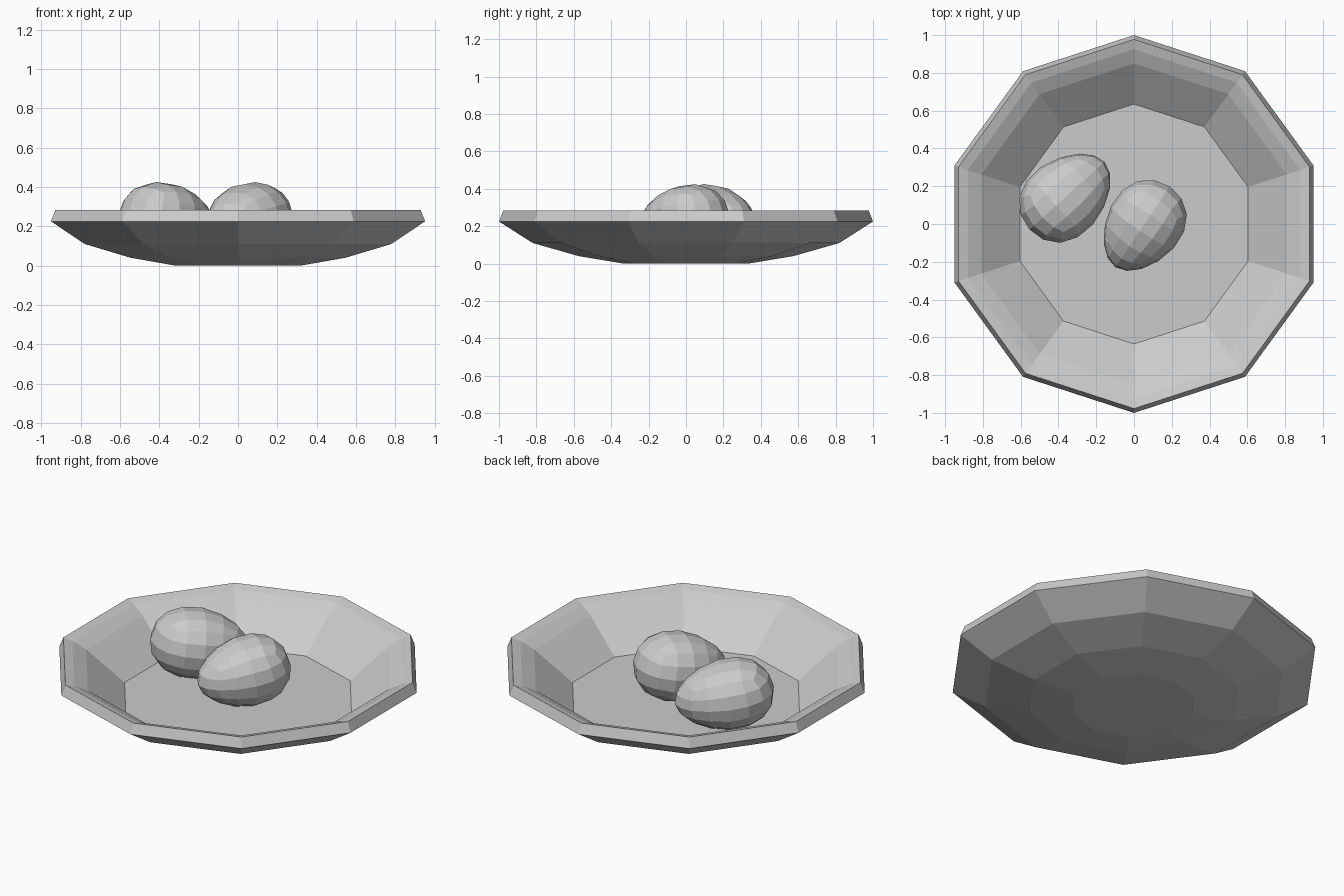
import bpy, bmesh, math
from mathutils import Matrix, Vector

cube = bpy.data.objects.get("Cube")
if cube:
    bpy.data.objects.remove(cube, do_unlink=True)

# One plain grey for everything
grey = bpy.data.materials.new("light_grey")
grey.use_nodes = True
grey.diffuse_color = (0.6, 0.6, 0.6, 1)
grey.node_tree.nodes["Principled BSDF"].inputs["Base Color"].default_value = (0.6, 0.6, 0.6, 1)

SIDES = 10


def lathe(name, profile):
    """Closed ten-sided turned shape from (radius, height) points, capped at both ends."""
    bm = bmesh.new()
    rings = []
    for r, z in profile:
        angles = [math.pi / 2 + math.tau * i / SIDES for i in range(SIDES)]
        rings.append([bm.verts.new((r * math.cos(a), r * math.sin(a), z)) for a in angles])
    for low, high in zip(rings, rings[1:]):
        for i in range(SIDES):
            j = (i + 1) % SIDES
            bm.faces.new((low[i], low[j], high[j], high[i]))
    bm.faces.new(rings[0][::-1])
    bm.faces.new(rings[-1])
    bmesh.ops.recalc_face_normals(bm, faces=bm.faces)
    mesh = bpy.data.meshes.new(name)
    bm.to_mesh(mesh)
    bm.free()
    mesh.materials.append(grey)
    ob = bpy.data.objects.new(name, mesh)
    bpy.context.collection.objects.link(ob)
    return ob


def egg(name, centre, heading, size, taper=0.17, tilt=8):
    """Faceted egg lying down, blunt end pointing along the heading (degrees)."""
    bpy.ops.mesh.primitive_cube_add(size=2)
    ob = bpy.context.object
    ob.name = name
    sub = ob.modifiers.new("Rounding", "SUBSURF")
    sub.levels = 2
    bpy.ops.object.modifier_apply(modifier=sub.name)
    reach = max(v.co.x for v in ob.data.vertices)
    half = Vector(size) / 2
    for v in ob.data.vertices:
        p = v.co / reach
        girth = 1 + taper * p.x - 0.08 * p.x ** 2
        v.co = (p.x * half.x, p.y * half.y * girth, p.z * half.z * girth)
    turn = Matrix.Rotation(math.radians(heading), 4, "Z") @ Matrix.Rotation(math.radians(-tilt), 4, "Y")
    ob.data.transform(Matrix.Translation(centre) @ turn)
    ob.data.materials.append(grey)
    return ob


# Shallow bowl: underside, upright rim, then inner wall down to the floor
lathe("bowl", [
    (0.335, 0), (0.575, 0.04), (0.82, 0.11), (1.0, 0.225),
    (0.977, 0.283), (0.925, 0.268), (0.85, 0.23), (0.635, 0.063),
])

# Two eggs resting on the floor
egg("centre_egg", (0.045, -0.015, 0.23), 56, (0.52, 0.40, 0.37))
egg("side_egg", (-0.355, 0.15, 0.23), 222, (0.54, 0.41, 0.37))
